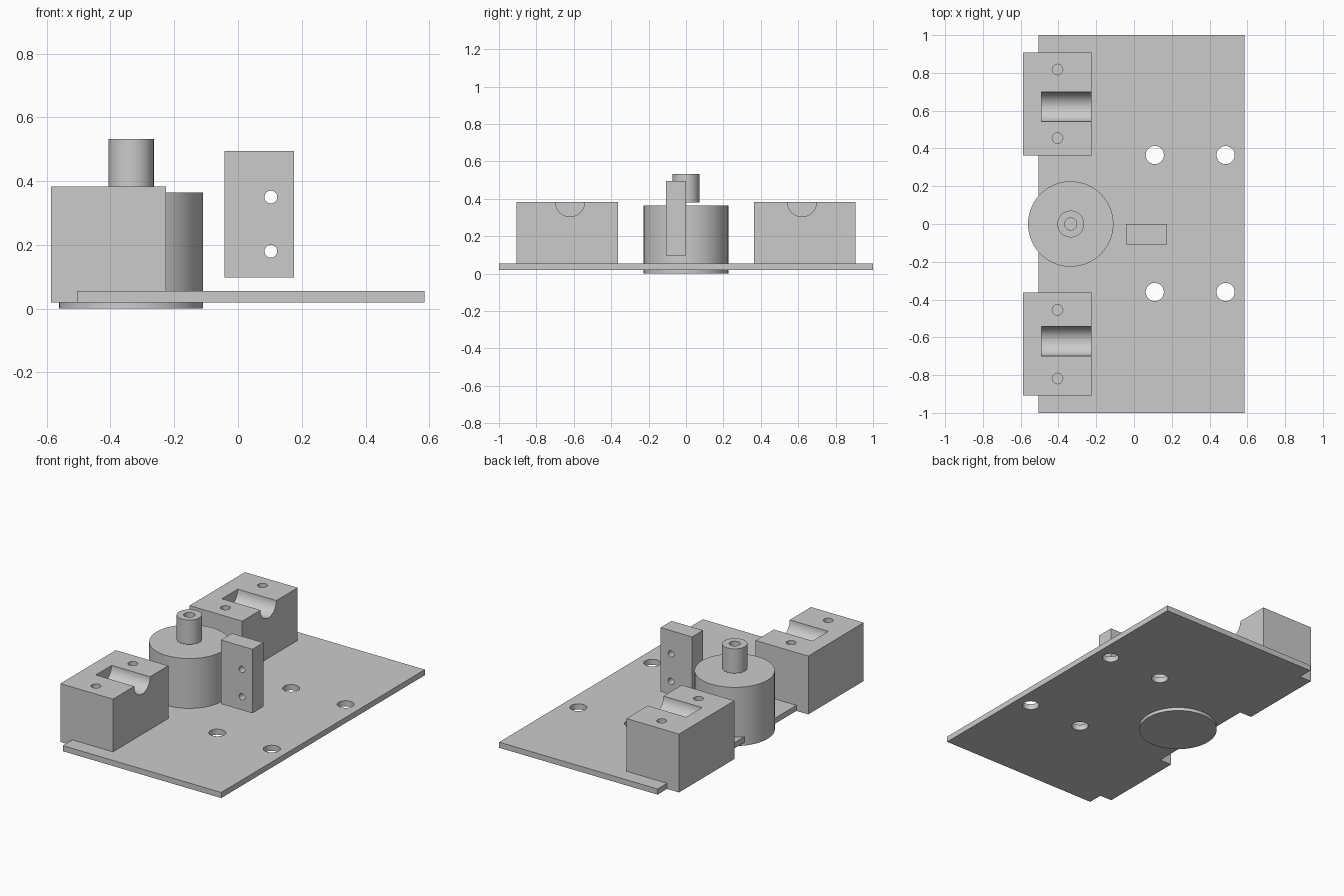
import bpy
from math import pi

if "Cube" in bpy.data.objects:
    bpy.data.objects.remove(bpy.data.objects["Cube"], do_unlink=True)

grey = bpy.data.materials.new("light grey")
grey.use_nodes = True
color = (0.6, 0.6, 0.6, 1)
grey.diffuse_color = color
grey.node_tree.nodes["Principled BSDF"].inputs["Base Color"].default_value = color

ROT = {"x": (0, pi / 2, 0), "y": (pi / 2, 0, 0), "z": (0, 0, 0)}


def finish(obj, name):
    obj.name = obj.data.name = name
    obj.data.materials.clear()
    obj.data.materials.append(grey)
    return obj


def box(name, low, high):
    """Box between two opposite corners."""
    center = [(a + b) / 2 for a, b in zip(low, high)]
    bpy.ops.mesh.primitive_cube_add(size=1, location=center)
    obj = bpy.context.object
    obj.scale = [b - a for a, b in zip(low, high)]
    bpy.ops.object.transform_apply(location=False, rotation=False, scale=True)
    return finish(obj, name)


def cylinder(name, center, radius, length, axis="z", sides=64):
    bpy.ops.mesh.primitive_cylinder_add(vertices=sides, radius=radius, depth=length,
                                        location=center, rotation=ROT[axis])
    return finish(bpy.context.object, name)


def cut(target, cutters):
    """Subtract each cutter from the target, then discard it."""
    for cutter in cutters:
        cutter.hide_render = True
        mod = target.modifiers.new("cut", "BOOLEAN")
        mod.operation = "DIFFERENCE"
        mod.solver = "EXACT"
        mod.object = cutter
        bpy.context.view_layer.objects.active = target
        bpy.ops.object.modifier_apply(modifier=mod.name)
        bpy.data.objects.remove(cutter, do_unlink=True)


# Base plate with four mounting holes
plate = box("base_plate", (-0.505, -1, 0.02), (0.585, 1, 0.055))
cut(plate, [cylinder("hole", (x, y, 0.04), 0.048, 0.2)
            for x in (0.11, 0.485) for y in (-0.36, 0.365)])
parts = [plate]

# Bearing blocks: open half-round groove and two screw holes each
for name, side in (("front_bearing_block", -1), ("back_bearing_block", 1)):
    ys = sorted((side * 0.363, side * 0.907))
    block = box(name, (-0.587, ys[0], 0.02), (-0.225, ys[1], 0.383))
    cutters = [cylinder("groove", (-0.29, side * 0.62, 0.383), 0.078, 0.4, "x")]
    cutters += [cylinder("screw_hole", (-0.405, side * y, 0.383), 0.028, 0.3, sides=32)
                for y in (0.455, 0.818)]
    cut(block, cutters)
    parts.append(block)

# Motor body and hollow shaft
parts.append(cylinder("motor_body", (-0.335, 0, 0.1825), 0.226, 0.365, sides=96))
shaft = cylinder("motor_shaft", (-0.335, 0, 0.456), 0.071, 0.152)
cut(shaft, [cylinder("shaft_hole", (-0.335, 0, 0.53), 0.032, 0.2, sides=32)])
parts.append(shaft)

# Upright sensor block with two through holes
sensor = box("sensor_block", (-0.042, -0.108, 0.097), (0.175, 0, 0.495))
cut(sensor, [cylinder("hole", (0.103, -0.054, z), 0.02, 0.3, "y", 32)
             for z in (0.18, 0.35)])
parts.append(sensor)

# Smooth round walls, keep edges crisp
bpy.ops.object.select_all(action="DESELECT")
for obj in parts:
    obj.select_set(True)
bpy.context.view_layer.objects.active = plate
bpy.ops.object.shade_smooth_by_angle(angle=pi / 6)
